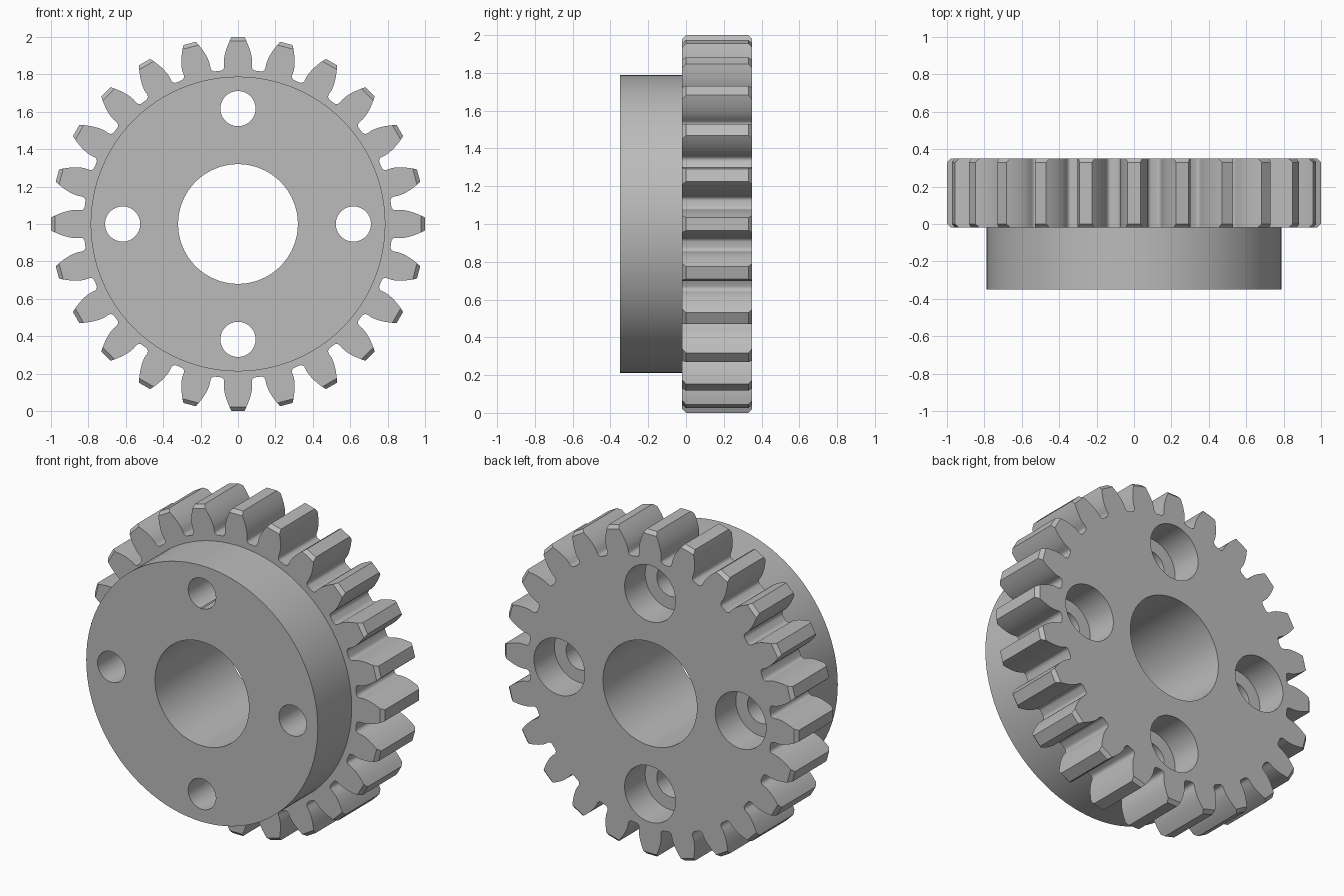
import bpy, bmesh
from math import sin, cos, tan, acos, pi, radians
from mathutils import Matrix

cube = bpy.data.objects.get("Cube")
if cube:
    bpy.data.objects.remove(cube)

TEETH, TIP, ROOT, CHAMFER = 24, 1.0, 0.825, 0.02
PITCH = TIP * TEETH / (TEETH + 2)
BASE = PITCH * cos(radians(20))
BACK, STEP, FRONT = 0.35, -0.02, -0.35
CENTRE_Z = 1.0

steel = bpy.data.materials.new("steel_grey")
steel.use_nodes = True
GREY = (0.5, 0.5, 0.5, 1)
steel.diffuse_color = GREY
steel.node_tree.nodes["Principled BSDF"].inputs["Base Color"].default_value = GREY


def make_object(name, bm):
    bmesh.ops.recalc_face_normals(bm, faces=bm.faces)
    mesh = bpy.data.meshes.new(name)
    bm.to_mesh(mesh)
    bm.free()
    mesh.materials.append(steel)
    obj = bpy.data.objects.new(name, mesh)
    bpy.context.collection.objects.link(obj)
    return obj


def cylinder(name, radius, y0, y1, x=0, z=0, segments=64):
    bm = bmesh.new()
    place = Matrix.Translation((x, (y0 + y1) / 2, CENTRE_Z + z)) @ Matrix.Rotation(pi / 2, 4, "X")
    bmesh.ops.create_cone(bm, cap_ends=True, segments=segments, radius1=radius,
                          radius2=radius, depth=abs(y1 - y0), matrix=place)
    return make_object(name, bm)


def involute(r):
    a = acos(min(1, BASE / r))
    return tan(a) - a


def half_angle(r):
    # half the tooth's angular thickness at radius r
    return pi / (2 * TEETH) + 0.007 + involute(PITCH) - involute(r)


def flank():
    # (radius, angle from tooth centre), root to tip
    pts = []
    fillet = 0.022
    edge = half_angle(BASE)
    for i in range(6):
        t = i / 5 * pi / 2
        pts.append((ROOT + fillet * (1 - cos(t)), edge + fillet / ROOT * (1 - sin(t))))
    top = TIP - CHAMFER
    for i in range(8):
        r = BASE + (top - BASE) * i / 7
        pts.append((r, half_angle(r)))
    return pts + [(TIP, half_angle(TIP))]


def gear_loop(bm, y, limit):
    side = flank()
    tooth = [(r, -a) for r, a in side] + [(r, a) for r, a in reversed(side)]
    loop = []
    for k in range(TEETH):
        for r, a in tooth:
            if r > limit:
                r, a = limit, half_angle(limit) * (1 if a > 0 else -1)
            t = a + 2 * pi * k / TEETH
            loop.append(bm.verts.new((r * sin(t), y, CENTRE_Z + r * cos(t))))
    return loop


# Toothed ring with chamfered tips
bm = bmesh.new()
inner = TIP - CHAMFER
loops = [gear_loop(bm, y, limit) for y, limit in
         ((STEP, inner), (STEP + CHAMFER, TIP), (BACK - CHAMFER, TIP), (BACK, inner))]
for a, b in zip(loops, loops[1:]):
    for i in range(len(a)):
        j = (i + 1) % len(a)
        bm.faces.new((a[i], a[j], b[j], b[i]))
bm.faces.new(loops[0])
bm.faces.new(loops[-1])
bmesh.ops.remove_doubles(bm, verts=bm.verts, dist=0.00001)
gear = make_object("gear_wheel", bm)


def apply_boolean(other, operation):
    mod = gear.modifiers.new("cut", "BOOLEAN")
    mod.object, mod.operation, mod.solver = other, operation, "EXACT"
    bpy.context.view_layer.objects.active = gear
    bpy.ops.object.modifier_apply(modifier=mod.name)
    bpy.data.objects.remove(other)


# Round hub, running a little way into the wheel
apply_boolean(cylinder("hub", 0.788, FRONT, STEP + 0.1, segments=96), "UNION")

# Centre bore and four counterbored screw holes
apply_boolean(cylinder("bore_cutter", 0.32, -0.5, 0.5, segments=96), "DIFFERENCE")
for k in range(4):
    x, z = 0.617 * cos(k * pi / 2), 0.617 * sin(k * pi / 2)
    apply_boolean(cylinder("hole_cutter", 0.094, -0.5, 0.5, x, z), "DIFFERENCE")
    apply_boolean(cylinder("counterbore_cutter", 0.173, BACK - 0.2, 0.5, x, z), "DIFFERENCE")

# Smooth curves, crisp edges
bpy.ops.object.select_all(action="DESELECT")
gear.select_set(True)
bpy.context.view_layer.objects.active = gear
bpy.ops.object.shade_smooth_by_angle(angle=radians(25))
